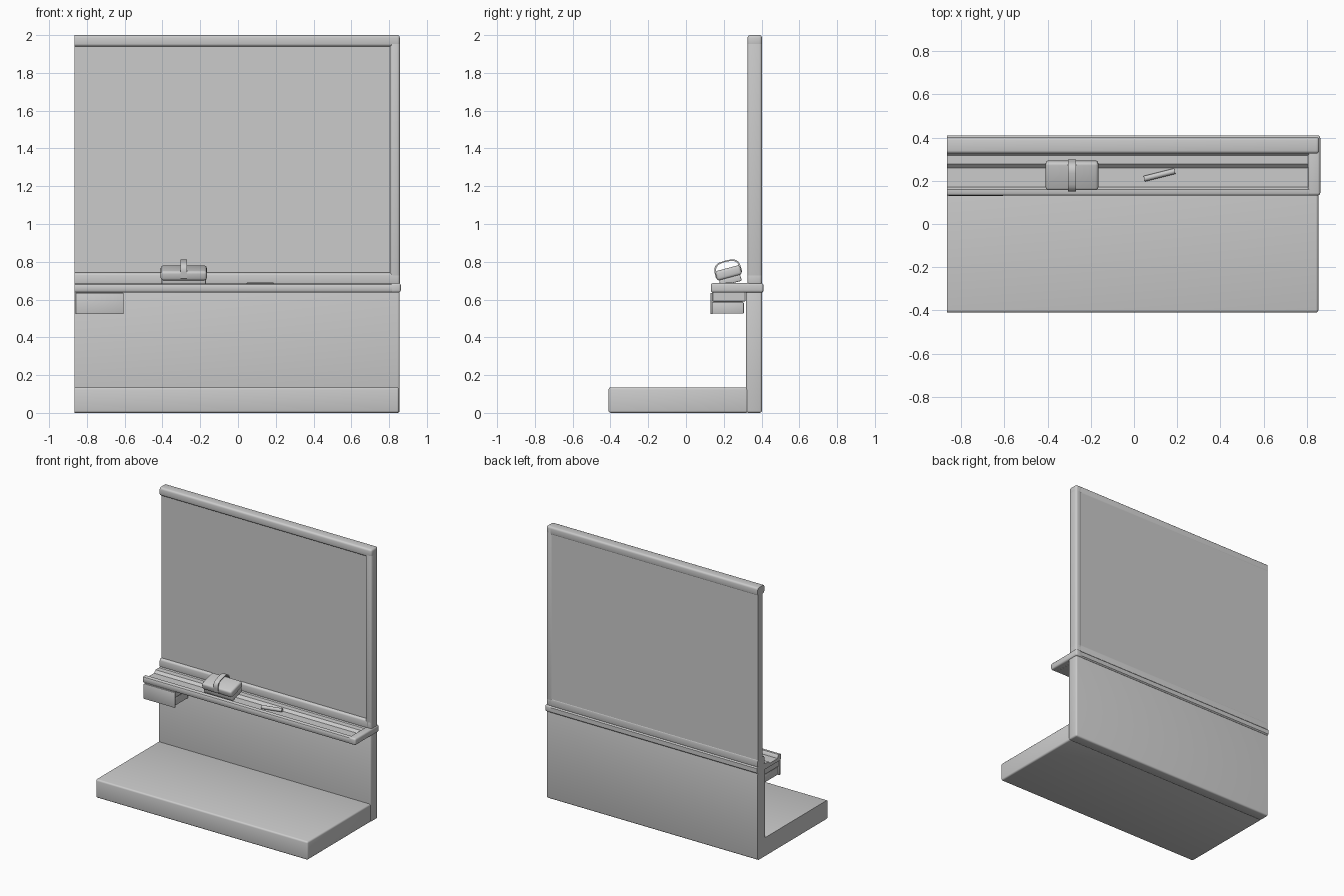
import bpy, bmesh, math
from mathutils import Matrix, Vector

if "Cube" in bpy.data.objects:
    bpy.data.objects.remove(bpy.data.objects["Cube"])

LEFT = -0.865

grey = bpy.data.materials.new("plain grey")
grey.diffuse_color = (0.6, 0.6, 0.6, 1)
grey.use_nodes = True
grey.node_tree.nodes["Principled BSDF"].inputs["Base Color"].default_value = grey.diffuse_color


def finish(name, bm, matrix=None):
    bmesh.ops.recalc_face_normals(bm, faces=bm.faces)
    mesh = bpy.data.meshes.new(name)
    bm.to_mesh(mesh)
    bm.free()
    mesh.materials.append(grey)
    ob = bpy.data.objects.new(name, mesh)
    bpy.context.collection.objects.link(ob)
    if matrix:
        ob.matrix_world = matrix
    bpy.ops.object.select_all(action='DESELECT')
    ob.select_set(True)
    bpy.context.view_layer.objects.active = ob
    bpy.ops.object.shade_smooth_by_angle(angle=math.radians(35))
    return ob


def box(name, lo, hi, bevel=0.0, cut=False, matrix=None, segments=3):
    """Rounded box; cut leaves a square sawn end on the left."""
    lo, hi = Vector(lo), Vector(hi)
    if cut:
        lo.x = LEFT - 0.1
    bm = bmesh.new()
    size = hi - lo
    bmesh.ops.create_cube(bm, size=1, matrix=Matrix.Translation((lo + hi) / 2) @ Matrix.Diagonal((*size, 1)))
    if bevel:
        bmesh.ops.bevel(bm, geom=bm.edges[:], offset=bevel, segments=segments, profile=0.5, affect='EDGES')
    if cut:
        bmesh.ops.bisect_plane(bm, geom=bm.verts[:] + bm.edges[:] + bm.faces[:],
                               plane_co=(LEFT, 0, 0), plane_no=(1, 0, 0), clear_inner=True)
        bmesh.ops.holes_fill(bm, edges=[e for e in bm.edges if e.is_boundary])
    return finish(name, bm, matrix)


def extrude(name, profile, x0, x1, matrix=None):
    """Sweep a closed (y, z) profile along x."""
    bm = bmesh.new()
    face = bm.faces.new([bm.verts.new((x0, y, z)) for y, z in profile])
    moved = bmesh.ops.extrude_face_region(bm, geom=[face])['geom']
    bmesh.ops.translate(bm, vec=(x1 - x0, 0, 0), verts=[v for v in moved if isinstance(v, bmesh.types.BMVert)])
    return finish(name, bm, matrix)


# Platform and lower wall
box("platform", (0, -0.41, 0), (0.853, 0.33, 0.135), 0.012, True)
box("lower_wall", (0, 0.318, 0), (0.856, 0.402, 0.645), 0.012, True)

# Writing panel and its frame
box("writing_panel", (LEFT, 0.345, 0.70), (0.83, 0.400, 1.97))
box("top_frame", (0, 0.326, 1.94), (0.857, 0.402, 2.0), 0.014, True)
box("bottom_frame", (0, 0.326, 0.675), (0.857, 0.402, 0.742), 0.014, True)
box("side_frame", (0.805, 0.326, 0.675), (0.857, 0.402, 2.0), 0.014)

# Tray with rounded lip, trough and back shelf
extrude("tray", [(0.145, 0.637), (0.402, 0.637), (0.41, 0.645), (0.41, 0.677), (0.402, 0.685),
                 (0.325, 0.685), (0.318, 0.679), (0.278, 0.679), (0.260, 0.661), (0.172, 0.661),
                 (0.167, 0.678), (0.160, 0.685), (0.143, 0.685), (0.135, 0.681), (0.132, 0.674),
                 (0.132, 0.649), (0.137, 0.640)], LEFT, 0.815)
box("tray_end", (0.805, 0.132, 0.637), (0.862, 0.41, 0.687), 0.012)

# Drawer hanging below the tray
box("drawer_front", (-0.860, 0.130, 0.523), (-0.605, 0.141, 0.636), 0.004, segments=2)
box("drawer_body", (-0.848, 0.138, 0.526), (-0.620, 0.306, 0.585), 0.004, segments=2)
box("drawer_runner", (-0.855, 0.140, 0.590), (-0.612, 0.315, 0.640), 0.003, segments=1)
box("drawer_core", (-0.840, 0.145, 0.580), (-0.630, 0.300, 0.595))

# Tilted eraser: felt, body and arched strap
tilt = Matrix.Translation((-0.287, 0.237, 0.682)) @ Matrix.Rotation(math.radians(15), 4, 'X')
box("eraser_felt", (-0.117, -0.055, 0.002), (0.117, 0.061, 0.036), 0.006, matrix=tilt)
box("eraser_body", (-0.122, -0.064, 0.034), (0.122, 0.072, 0.086), 0.014, matrix=tilt)
arch = [(0.004 + 0.072 * math.copysign(abs(math.cos(a)) ** 0.6, math.cos(a)),
         0.066 + 0.061 * math.sin(a) ** 0.75) for a in [math.pi * i / 16 for i in range(1, 16)]]
arch = [(0.076, 0.050)] + arch + [(-0.068, 0.050)]
inner = [(0.004 + (y - 0.004) * 0.9, z - 0.007) for y, z in reversed(arch)]
extrude("eraser_strap", arch + inner, -0.018, 0.018, tilt)

# Chalk stick
bm = bmesh.new()
bmesh.ops.create_cone(bm, cap_ends=True, segments=16, radius1=0.013, radius2=0.013, depth=0.146,
                      matrix=Matrix.Rotation(math.pi / 2, 4, 'Y'))
finish("chalk", bm, Matrix.Translation((0.118, 0.227, 0.676)) @ Matrix.Rotation(math.radians(14), 4, 'Z'))
